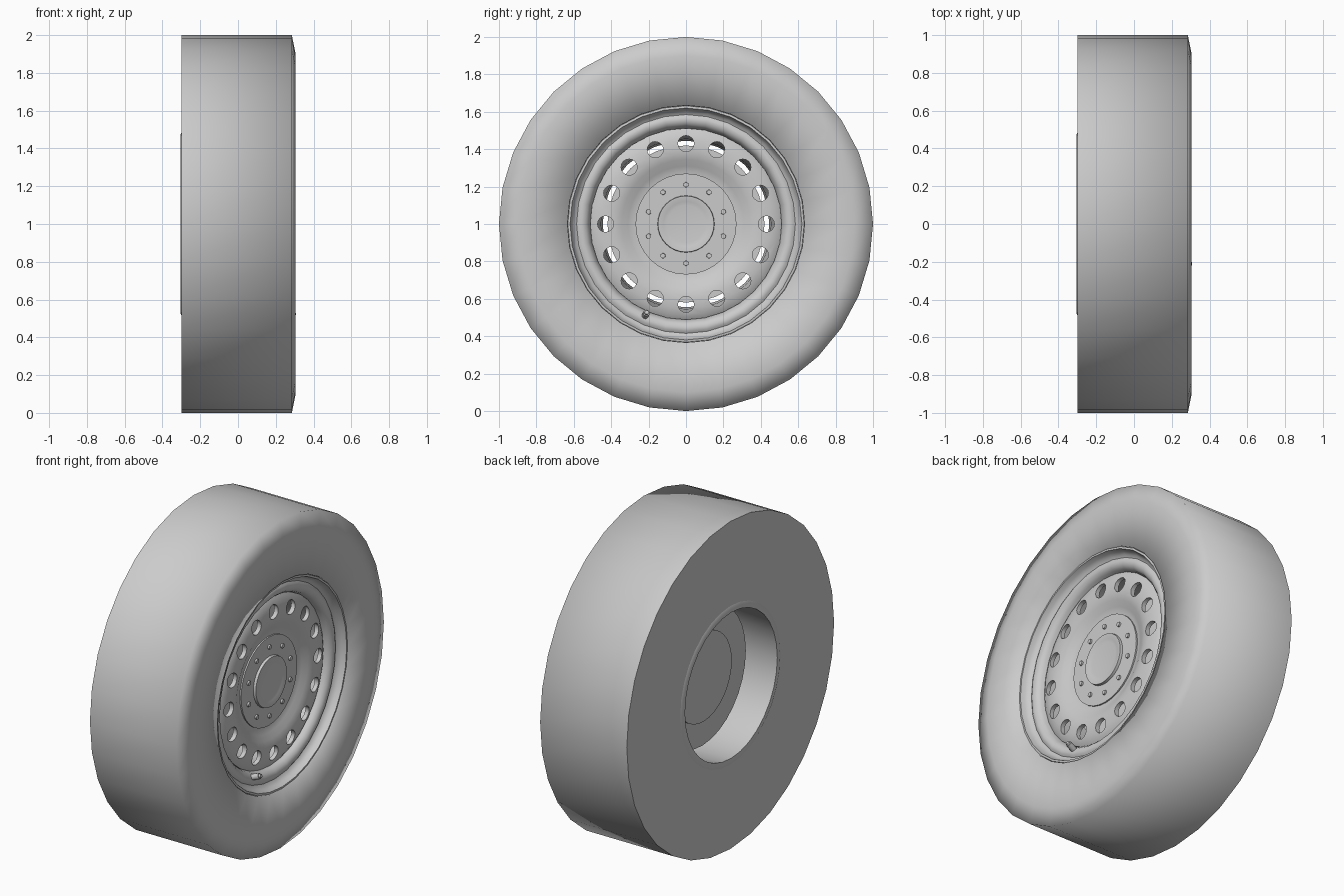
import bpy, bmesh
from math import sin, cos, pi, radians
from mathutils import Matrix, Vector

if "Cube" in bpy.data.objects:
    bpy.data.objects.remove(bpy.data.objects["Cube"])

SEG = 32
AXLE = Vector((0, 0, 1))


def finish(name, bm, angle=40):
    mesh = bpy.data.meshes.new(name)
    bm.to_mesh(mesh)
    bm.free()
    ob = bpy.data.objects.new(name, mesh)
    bpy.context.collection.objects.link(ob)
    bpy.ops.object.select_all(action='DESELECT')
    ob.select_set(True)
    bpy.context.view_layer.objects.active = ob
    if angle:
        bpy.ops.object.shade_smooth_by_angle(angle=radians(angle))
    return ob


def lathe(name, profile, closed=False, angle=40):
    """Revolve (x, radius) points around the axle; profile runs -x to +x on the outside."""
    bm = bmesh.new()
    rings = [[bm.verts.new((x, r * sin(2 * pi * k / SEG), 1 + r * cos(2 * pi * k / SEG)))
              for k in range(SEG)] for x, r in profile]
    n = len(rings)
    for i in range(n if closed else n - 1):
        a, b = rings[i], rings[(i + 1) % n]
        for k in range(SEG):
            m = (k + 1) % SEG
            bm.faces.new((a[k], b[k], b[m], a[m]))
    bmesh.ops.remove_doubles(bm, verts=bm.verts, dist=1e-5)
    return finish(name, bm, angle)


def add_cylinder(bm, center, direction, r1, r2, length, sides):
    rot = Vector(direction).to_track_quat('Z', 'Y').to_matrix().to_4x4()
    bmesh.ops.create_cone(bm, cap_ends=True, segments=sides, radius1=r1, radius2=r2,
                          depth=length, matrix=Matrix.Translation(center) @ rot)


def on_circle(x, r, a):
    return AXLE + Vector((x, r * sin(a), r * cos(a)))


# Tyre: flat back, softly rounded front shoulder
lathe("tyre", [(-.30, .475), (-.30, 1), (.285, 1), (.305, .90), (.305, .635), (.275, .632)], angle=85)

# Rim lip, channel and rounded bead on the front
lathe("rim_front", [(.27, .636), (.298, .632), (.30, .62), (.275, .612), (.258, .60), (.25, .585),
                    (.258, .572), (.26, .555), (.252, .535), (.235, .52), (.20, .51)], angle=50)

# Rim barrel seen from the back
lathe("rim_barrel", [(.21, .50), (.10, .485), (-.10, .455), (-.305, .445),
                     (-.305, .472), (-.298, .488)][::1], angle=50)

# Dished disc with a ring of 16 round holes
disc = lathe("wheel_disc", [(.18, .26), (.185, .30), (.205, .34), (.215, .39), (.215, .45), (.20, .512),
                            (.218, .512), (.232, .49), (.24, .45), (.243, .41), (.24, .375),
                            (.23, .345), (.213, .31), (.203, .285), (.20, .26)], closed=True, angle=None)
bm = bmesh.new()
for k in range(16):
    add_cylinder(bm, on_circle(.21, .43, k * pi / 8), (1, 0, 0), .043, .043, .2, 16)
cutter = finish("hole_cutter", bm, None)
cutter.hide_render = True
mod = disc.modifiers.new("holes", 'BOOLEAN')
mod.object = cutter
mod.operation = 'DIFFERENCE'
mod.solver = 'EXACT'
bpy.ops.object.select_all(action='DESELECT')
disc.select_set(True)
bpy.context.view_layer.objects.active = disc
bpy.ops.object.modifier_apply(modifier=mod.name)
bpy.data.objects.remove(cutter)
bpy.ops.object.shade_smooth_by_angle(angle=radians(40))

# Hub plate with a raised, slightly dished cap
lathe("hub_plate", [(.19, .27), (.21, .27), (.21, .152), (.226, .15), (.226, .142),
                    (.22, .12), (.217, .10), (.217, 0)])

# Hub bolts
bm = bmesh.new()
for k in range(10):
    add_cylinder(bm, on_circle(.21, .21, k * pi / 5), (1, 0, 0), .015, .013, .02, 12)
finish("hub_bolts", bm)

# Drum and hub behind the disc
lathe("brake_drum", [(-.11, 0), (-.11, .42), (.06, .42), (.06, 0)])
lathe("rear_hub", [(-.12, 0), (-.12, .27), (-.10, .27)])

# Valve stem, leaning in towards the axle
a = radians(204)
base, tip = on_circle(.22, .55, a), on_circle(.295, .52, a)
bm = bmesh.new()
add_cylinder(bm, (base + tip) / 2, tip - base, .018, .018, (tip - base).length, 12)
add_cylinder(bm, tip, tip - base, .013, .011, .02, 12)
finish("valve_stem", bm)
